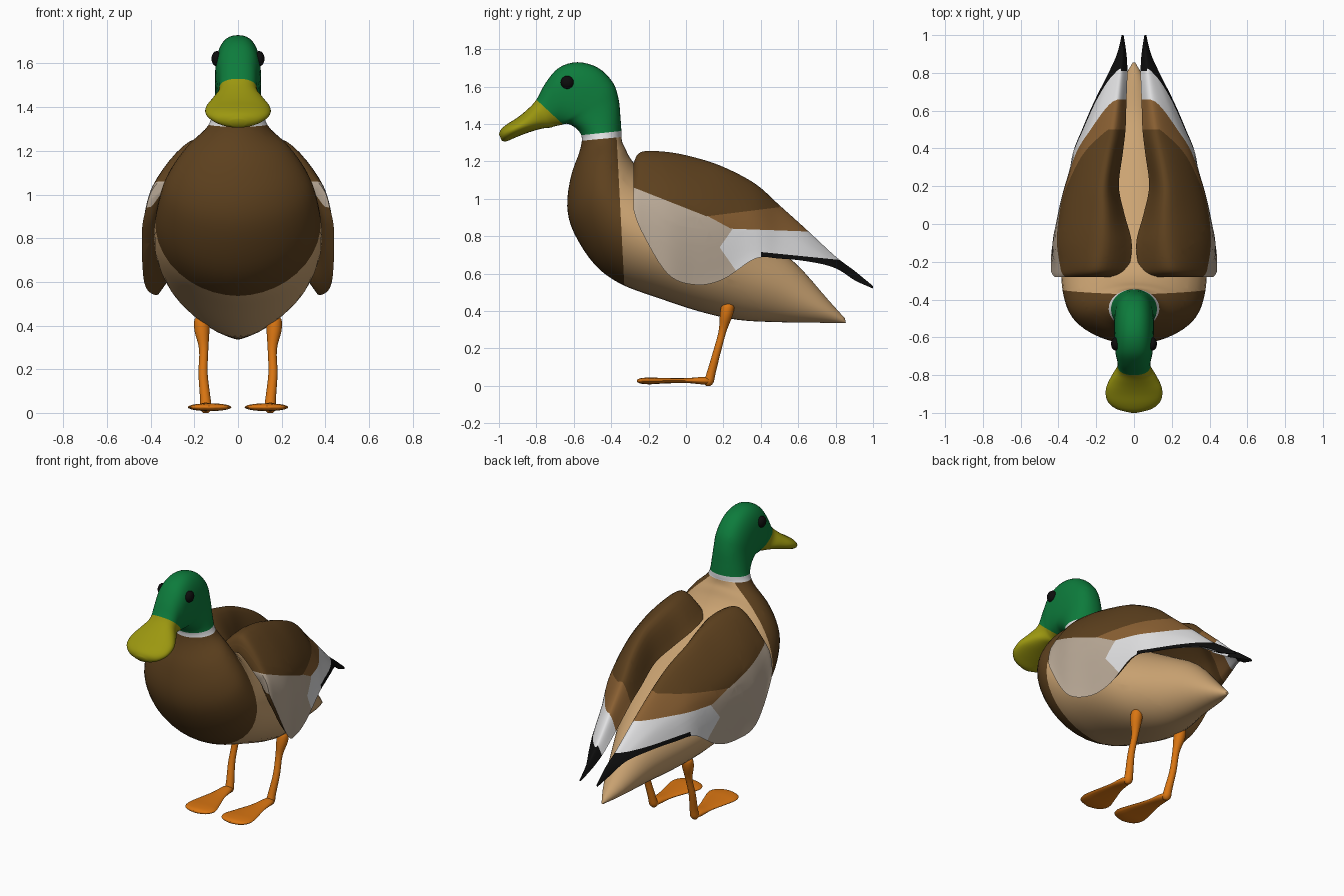
import bpy
import bmesh
from math import sin, cos, pi, radians
from mathutils import Vector

if "Cube" in bpy.data.objects:
    bpy.data.objects.remove(bpy.data.objects["Cube"], do_unlink=True)


def make_material(name, r, g, b):
    mat = bpy.data.materials.new(name)
    mat.use_nodes = True
    mat.diffuse_color = (r, g, b, 1)
    mat.node_tree.nodes["Principled BSDF"].inputs["Base Color"].default_value = (r, g, b, 1)
    return mat


GREEN = make_material("glossy green", 0.004, 0.2, 0.045)
DARK = make_material("dark brown", 0.11, 0.052, 0.013)
MID = make_material("middle brown", 0.25, 0.115, 0.032)
TAN = make_material("tan", 0.6, 0.37, 0.17)
GREY = make_material("warm grey", 0.49, 0.4, 0.31)
WHITE = make_material("white", 0.75, 0.75, 0.76)
OLIVE = make_material("olive yellow", 0.33, 0.31, 0.005)
ORANGE = make_material("orange", 0.7, 0.18, 0.006)
BLACK = make_material("black", 0.004, 0.004, 0.004)


def spline(rows, steps):
    """Smooth curve through rows of numbers of any length."""
    rows = [Vector(r) for r in rows]
    out = []
    for i in range(len(rows) - 1):
        a, b = rows[i], rows[i + 1]
        before, after = rows[max(i - 1, 0)], rows[min(i + 2, len(rows) - 1)]
        m, n = (b - before) / 2, (after - a) / 2
        for k in range(steps):
            t = k / steps
            out.append(a + m * t + (3 * (b - a) - 2 * m - n) * t ** 2
                       + (2 * (a - b) + m + n) * t ** 3)
    return out + [rows[-1]]


def loft(rings, inner_from=None):
    """Skin closed rings; faces from inner_from on get material slot 1."""
    bm = bmesh.new()
    loops = [[bm.verts.new(p) for p in ring] for ring in rings]
    n = len(loops[0])
    for a, b in zip(loops, loops[1:]):
        for i in range(n):
            j = (i + 1) % n
            face = bm.faces.new((a[i], a[j], b[j], b[i]))
            if inner_from is not None and i >= inner_from:
                face.material_index = 1
    bm.faces.new(loops[0])
    bm.faces.new(reversed(loops[-1]))
    bmesh.ops.recalc_face_normals(bm, faces=bm.faces[:])
    return bm


def cut(bm, lines):
    """Add edges where side-on lines (y, z) cross the surface."""
    for (y0, z0), (y1, z1) in lines:
        bmesh.ops.bisect_plane(bm, geom=bm.verts[:] + bm.edges[:] + bm.faces[:], dist=1e-5,
                               plane_co=(0, y0, z0), plane_no=(0, z0 - z1, y1 - y0))


def above(line, c):
    (y0, z0), (y1, z1) = line
    return c.z > z0 + (z1 - z0) * (c.y - y0) / (y1 - y0)


def finish(name, bm, materials, mirror=False):
    mesh = bpy.data.meshes.new(name)
    bm.to_mesh(mesh)
    bm.free()
    for mat in materials:
        mesh.materials.append(mat)
    obj = bpy.data.objects.new(name, mesh)
    bpy.context.collection.objects.link(obj)
    bpy.ops.object.select_all(action="DESELECT")
    obj.select_set(True)
    bpy.context.view_layer.objects.active = obj
    bpy.ops.object.shade_smooth_by_angle(angle=radians(60))
    if mirror:
        obj.modifiers.new("Mirror", "MIRROR").use_mirror_merge = False
    return obj


def power(v, e):
    return abs(v) ** (2 / e) * (1 if v > 0 else -1)


# Body, neck, head and beak: back point (y, z), belly point (y, z), half width
body_rows = [
    (.85, .36, .855, .335, .008), (.76, .46, .72, .337, .07), (.58, .66, .5, .34, .15),
    (.4, .78, .28, .352, .24), (.2, .9, .08, .395, .33), (0, 1, -.15, .47, .375),
    (-.15, 1.09, -.35, .545, .385), (-.25, 1.16, -.49, .65, .375), (-.3, 1.22, -.6, .82, .345),
    (-.325, 1.27, -.635, .96, .295), (-.34, 1.3, -.615, 1.12, .23), (-.345, 1.33, -.57, 1.25, .155),
    (-.345, 1.355, -.557, 1.325, .125), (-.35, 1.43, -.58, 1.37, .113), (-.36, 1.53, -.63, 1.4, .105),
    (-.39, 1.62, -.665, 1.395, .105), (-.47, 1.7, -.68, 1.392, .105), (-.58, 1.73, -.69, 1.39, .102),
    (-.68, 1.7, -.7, 1.388, .097), (-.75, 1.62, -.71, 1.385, .088), (-.8, 1.53, -.725, 1.38, .09),
    (-.845, 1.48, -.77, 1.375, .118), (-.9, 1.435, -.84, 1.355, .148), (-.955, 1.4, -.91, 1.328, .143),
    (-.988, 1.372, -.96, 1.307, .1), (-1, 1.345, -.985, 1.31, .035),
]


def body_ring(row, sides=40):
    top, low, width = Vector((0, row[0], row[1])), Vector((0, row[2], row[3])), row[4]
    centre, axis = (top + low) / 2, (top - low) / 2
    e = 1.9 + 0.5 * min(max((centre.z - 1.3) * 5, 0), 1)
    angles = [2 * pi * i / sides for i in range(sides)]
    return [centre + axis * power(cos(a), e) + Vector((width * power(sin(a), e), 0, 0))
            for a in angles]


collar_low = ((-.56, 1.31), (-.345, 1.33))
collar_top = ((-.56, 1.34), (-.34, 1.363))
beak_line = ((-.8, 1.53), (-.66, 1.4))
chest_line = ((-.37, 1.31), (-.33, .54))
bm = loft([body_ring(r) for r in spline(body_rows, 4)])
cut(bm, (collar_low, collar_top, beak_line, chest_line))
for f in bm.faces:
    c = f.calc_center_median()
    if c.y < -.645 and not above(beak_line, c):
        f.material_index = 4
    elif above(collar_top, c):
        f.material_index = 3
    elif above(collar_low, c):
        f.material_index = 2
    elif not above(chest_line, c):
        f.material_index = 1
finish("body_and_head", bm, (TAN, DARK, WHITE, GREEN, OLIVE))

# Wings: y, inner edge, crest, flank and lower edge (x, z each), thickness
wing_rows = [
    (-.28, .07, 1.13, .22, 1.19, .38, 1.04, .42, .94, .05),
    (-.24, .03, 1.13, .2, 1.25, .385, 1.05, .44, .83, .085),
    (-.1, .012, 1.1, .18, 1.25, .405, 1, .43, .6, .09),
    (.05, .05, 1.04, .17, 1.22, .39, .96, .38, .54, .085),
    (.2, .08, .98, .17, 1.17, .355, .92, .35, .57, .075),
    (.37, .06, .9, .14, 1.08, .29, .9, .325, .68, .06),
    (.5, .045, .84, .115, .965, .23, .83, .275, .68, .05),
    (.65, .04, .73, .09, .83, .17, .76, .21, .665, .04),
    (.8, .035, .63, .07, .69, .11, .665, .135, .63, .025),
    (.9, .04, .575, .06, .615, .08, .595, .09, .565, .016),
    (1, .055, .524, .06, .533, .063, .53, .065, .52, .004),
]


def wing_ring(row):
    y, thick = row[0], row[9]
    outer = spline([row[i:i + 2] for i in (1, 3, 5, 7)], 7)
    last = len(outer) - 1
    under = []
    for i in range(1, last):
        along = (outer[i + 1] - outer[i - 1]).normalized()
        inward = Vector((along.y, -along.x))
        under.append(outer[i] + inward * thick * sin(pi * i / last) ** .5)
    return [Vector((p.x, y, p.y)) for p in outer + under[::-1]], last


rings = [wing_ring(r) for r in spline(wing_rows, 6)]
bm = loft([r[0] for r in rings], inner_from=rings[0][1])
dark_lines = (((-.28, 1.06), (.1, .91)), ((.1, .905), (.5, .955)))
mid_lines = (((0, .97), (.24, .84)), ((.24, .84), (.65, .825)))
grey_lines = (((.18, .74), (.25, .84)), ((.18, .74), (.25, .64)))
tip_line = ((.4, .715), (.8, .675))
bands = (.5, .66, .81)
cut(bm, dark_lines + mid_lines + grey_lines + (tip_line,))
cut(bm, [((y, 0), (y, 1)) for y in bands + (.4,)])
wing_colours = (GREY, DARK, MID, WHITE, BLACK)
for f in bm.faces:
    c = f.calc_center_median()
    if f.material_index == 1 or c.x < .19 - .15 * c.y:
        f.material_index = 1 + sum(c.y > y for y in bands)
    elif all(above(line, c) for line in dark_lines) and c.y < .5:
        f.material_index = 1
    elif all(above(line, c) for line in mid_lines):
        f.material_index = 2
    elif c.y > .4 and not above(tip_line, c):
        f.material_index = 4
    elif c.y > .18 + abs(c.z - .74) * .7:
        f.material_index = 3
finish("wings", bm, wing_colours, mirror=True)

# Legs: centre and radius of each level ring
leg_rows = [(.165, .225, .445, .012), (.165, .224, .428, .034), (.165, .215, .375, .034),
            (.157, .195, .29, .021), (.16, .165, .18, .021), (.15, .135, .07, .024),
            (.147, .122, .02, .026), (.147, .12, 0, .012)]
turn = [2 * pi * i / 20 for i in range(20)]
bm = loft([[(r[0] + r[3] * cos(a), r[1] + r[3] * sin(a), r[2]) for a in turn]
           for r in spline(leg_rows, 4)])
finish("legs", bm, [ORANGE], mirror=True)

# Webbed feet: centre, half width and half height of each upright ring
foot_rows = [(.148, .145, .024, .012, .008), (.148, .1, .027, .034, .02), (.144, 0, .028, .05, .013),
             (.136, -.12, .027, .085, .015), (.13, -.19, .026, .1, .018),
             (.13, -.24, .026, .078, .015), (.13, -.262, .026, .02, .006)]
bm = loft([[(r[0] + r[3] * cos(a), r[1], r[2] + r[4] * sin(a)) for a in turn]
           for r in spline(foot_rows, 4)])
finish("feet", bm, [ORANGE], mirror=True)

# Eyes
bm = bmesh.new()
bmesh.ops.create_uvsphere(bm, u_segments=20, v_segments=12, radius=.035)
bmesh.ops.scale(bm, vec=(.7, 1, 1), verts=bm.verts[:])
bmesh.ops.translate(bm, vec=(.097, -.635, 1.622), verts=bm.verts[:])
finish("eyes", bm, [BLACK], mirror=True)
